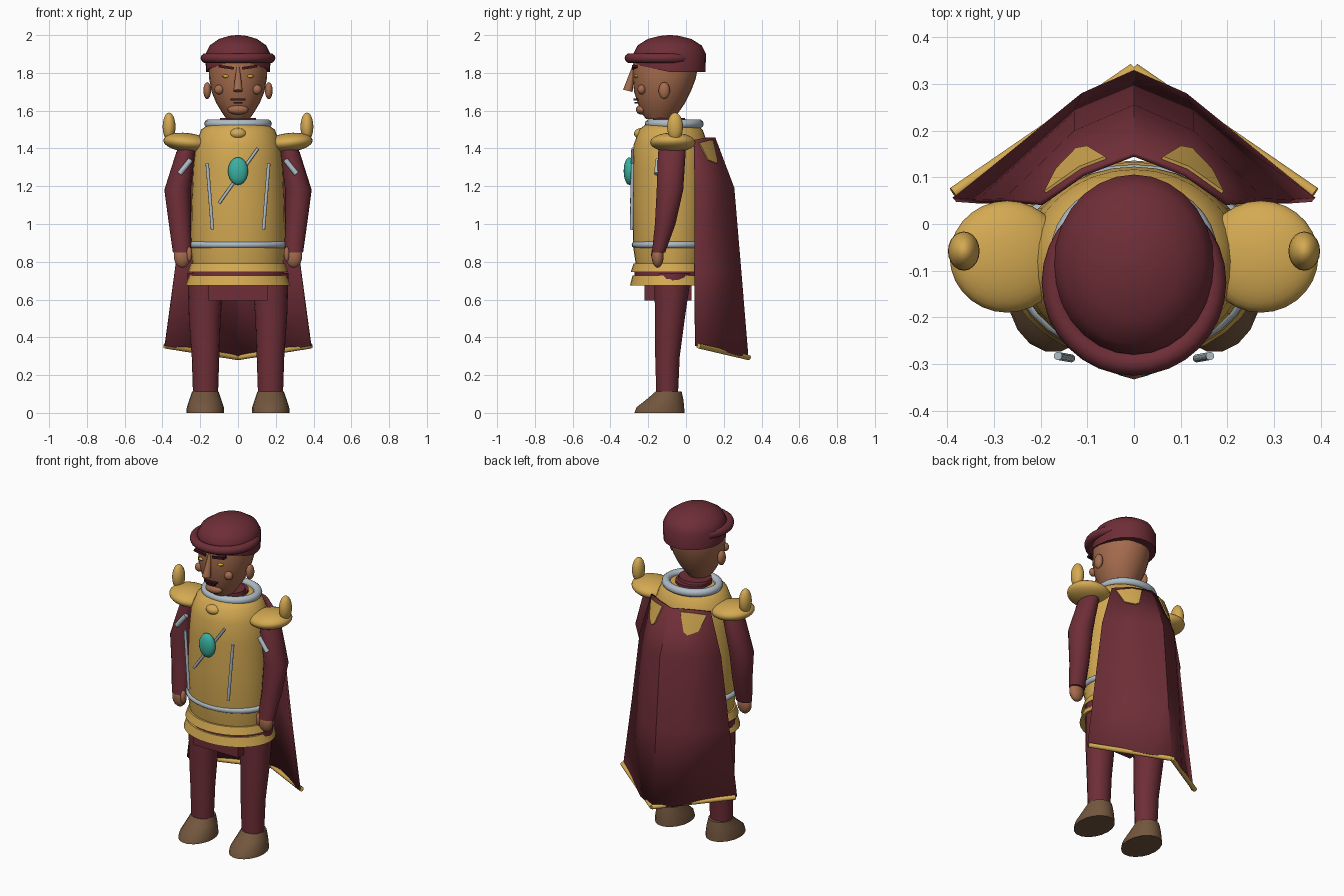
import bpy, bmesh, math
from mathutils import Vector, Matrix

if "Cube" in bpy.data.objects:
    bpy.data.objects.remove(bpy.data.objects["Cube"])


def material(name, rgb):
    m = bpy.data.materials.new(name)
    m.diffuse_color = (*rgb, 1)
    m.use_nodes = True
    m.node_tree.nodes["Principled BSDF"].inputs["Base Color"].default_value = m.diffuse_color
    return m


MAROON = material("maroon cloth", (0.156, 0.027, 0.038))
GOLD = material("gold", (0.66, 0.40, 0.085))
SKIN = material("skin", (0.376, 0.147, 0.074))
BROWN = material("brown leather", (0.17, 0.093, 0.048))
SILVER = material("silver", (0.43, 0.50, 0.56))
TEAL = material("teal gem", (0.042, 0.434, 0.352))
DARK = material("dark hair", (0.05, 0.01, 0.013))
YELLOW = material("yellow eye", (0.65, 0.42, 0.03))


def finish(name, bm, mat):
    bmesh.ops.recalc_face_normals(bm, faces=bm.faces)
    me = bpy.data.meshes.new(name)
    bm.to_mesh(me)
    bm.free()
    me.materials.append(mat)
    ob = bpy.data.objects.new(name, me)
    bpy.context.collection.objects.link(ob)
    return ob


def loft(name, mat, rings, n=24, lift=None):
    """Stack of ellipses: (z, rx, ry, cx, cy)."""
    bm = bmesh.new()
    loops = []
    for z, rx, ry, cx, cy in rings:
        loop = []
        for i in range(n):
            a = 2 * math.pi * i / n
            c, s = math.cos(a), math.sin(a)
            loop.append(bm.verts.new((cx + rx * c, cy + ry * s, z + (lift(z, s) if lift else 0))))
        loops.append(loop)
    for a, b in zip(loops, loops[1:]):
        for i in range(n):
            j = (i + 1) % n
            bm.faces.new((a[i], a[j], b[j], b[i]))
    bm.faces.new(loops[0])
    bm.faces.new(loops[-1])
    return finish(name, bm, mat)


def ball(name, mat, loc, radii, tilt=0, seg=20):
    """Ellipsoid, tilted about the y axis."""
    bm = bmesh.new()
    m = Matrix.Translation(loc) @ Matrix.Rotation(tilt, 4, 'Y') @ Matrix.Diagonal((*radii, 1))
    bmesh.ops.create_uvsphere(bm, u_segments=seg, v_segments=seg // 2 + 2, radius=1, matrix=m)
    return finish(name, bm, mat)


def rod(name, mat, p, q, r1, r2=None, seg=10):
    p, q = Vector(p), Vector(q)
    d = q - p
    m = Matrix.Translation((p + q) / 2) @ d.to_track_quat('Z', 'Y').to_matrix().to_4x4()
    bm = bmesh.new()
    bmesh.ops.create_cone(bm, cap_ends=True, segments=seg, radius1=r1,
                          radius2=r1 if r2 is None else r2, depth=d.length, matrix=m)
    return finish(name, bm, mat)


def box(name, mat, loc, size, tilt=0):
    bm = bmesh.new()
    m = Matrix.Translation(loc) @ Matrix.Rotation(tilt, 4, 'Y') @ Matrix.Diagonal((*size, 1))
    bmesh.ops.create_cube(bm, size=1, matrix=m)
    return finish(name, bm, mat)


def hoop(name, mat, loc, rx, ry, r, n=32, k=10):
    """Elliptical torus."""
    bm = bmesh.new()
    v = [[bm.verts.new((loc[0] + (rx + r * math.cos(b)) * math.cos(a),
                        loc[1] + (ry + r * math.cos(b)) * math.sin(a), loc[2] + r * math.sin(b)))
          for b in [2 * math.pi * j / k for j in range(k)]]
         for a in [2 * math.pi * i / n for i in range(n)]]
    for i in range(n):
        for j in range(k):
            bm.faces.new((v[i][j], v[(i + 1) % n][j], v[(i + 1) % n][(j + 1) % k], v[i][(j + 1) % k]))
    return finish(name, bm, mat)


# Torso armour, belt and layered skirt
CY = -0.08
loft("breastplate", GOLD, [(z, rx, ry, 0, CY) for z, rx, ry in (
    (0.78, 0.24, 0.185), (0.88, 0.25, 0.2), (1.1, 0.247, 0.203), (1.3, 0.238, 0.203),
    (1.42, 0.225, 0.197), (1.5, 0.195, 0.168), (1.53, 0.15, 0.13))], 32)
hoop("belt", SILVER, (0, CY, 0.89), 0.247, 0.19, 0.018)
loft("skirt_upper", GOLD, [(0.745, 0.265, 0.213, 0, CY), (0.79, 0.25, 0.198, 0, CY)], 32)
loft("skirt_lower", GOLD, [(0.675, 0.277, 0.216, 0, CY), (0.728, 0.258, 0.203, 0, CY)], 32)
loft("hips", MAROON, [(0.69, 0.25, 0.195, 0, CY), (0.77, 0.24, 0.19, 0, CY)], 32)
box("tunic_flap", MAROON, (0, -0.095, 0.66), (0.31, 0.25, 0.13))

# Neck, collar and brooch
loft("neck", MAROON, [(1.48, 0.11, 0.1, 0, -0.08), (1.56, 0.095, 0.085, 0, -0.09)])
hoop("collar", SILVER, (0, -0.062, 1.53), 0.155, 0.132, 0.024)
for i, h in enumerate((1.525, 1.545)):
    loft("collar_plate_%d" % i, SILVER if i == 0 else MAROON,
         [(h - 0.03, 0.15 - 0.05 * i, 0.125 - 0.035 * i, 0, -0.065), (h, 0.15 - 0.05 * i, 0.125 - 0.035 * i, 0, -0.065)])
ball("brooch", GOLD, (0, -0.235, 1.478), (0.046, 0.04, 0.03))

# Chest ornaments
ball("gem", TEAL, (0, -0.3, 1.28), (0.053, 0.03, 0.073))
rod("chest_bar", SILVER, (-0.1, -0.288, 1.11), (0.105, -0.282, 1.4), 0.008)

# Head
loft("head", SKIN, [(1.555, 0.06, 0.07, 0, -0.14), (1.59, 0.085, 0.1, 0, -0.14),
                    (1.64, 0.115, 0.125, 0, -0.13), (1.7, 0.14, 0.15, 0, -0.125),
                    (1.77, 0.153, 0.167, 0, -0.115), (1.83, 0.156, 0.172, 0, -0.11),
                    (1.88, 0.15, 0.165, 0, -0.11)])
rod("nose", SKIN, (0, -0.308, 1.705), (0, -0.278, 1.83), 0.026, 0.008)
ball("chin", SKIN, (0, -0.235, 1.605), (0.055, 0.03, 0.026))
box("upper_lip", DARK, (0, -0.262, 1.66), (0.08, 0.03, 0.01))
box("lower_lip", DARK, (0, -0.257, 1.642), (0.05, 0.03, 0.008))

# Cap: band that rises at the front, dome and rolled brim
loft("cap", MAROON, [(1.805, 0.17, 0.19, 0, -0.087), (1.9, 0.172, 0.193, 0, -0.087),
                     (1.945, 0.15, 0.17, 0, -0.087), (1.98, 0.1, 0.115, 0, -0.087),
                     (1.996, 0.045, 0.05, 0, -0.087), (2.0, 0.01, 0.01, 0, -0.087)], 28,
     lambda z, s: 0.04 * max(0, -s) if z < 1.85 else 0)
hoop("cap_brim", MAROON, (0, -0.125, 1.878), 0.172, 0.174, 0.026)

# Paired parts
for s, side in ((-1, "left"), (1, "right")):
    # Face details
    ball(side + "_eye", YELLOW, (s * 0.064, -0.262, 1.782), (0.02, 0.014, 0.009), seg=12)
    box(side + "_brow", DARK, (s * 0.062, -0.272, 1.83), (0.08, 0.03, 0.014), s * -0.15)
    ball(side + "_cheek", SKIN, (s * 0.1, -0.235, 1.712), (0.026, 0.022, 0.026), seg=14)
    ball(side + "_ear", SKIN, (s * 0.163, -0.115, 1.706), (0.021, 0.03, 0.045), seg=14)
    # Shoulder guard and horn
    ball(side + "_shoulder_guard", GOLD, (s * 0.272, -0.07, 1.432), (0.124, 0.12, 0.05), s * -0.1, 28)
    ball(side + "_horn", GOLD, (s * 0.365, -0.058, 1.515), (0.034, 0.042, 0.075))
    # Arm and hand
    loft(side + "_arm", MAROON, [(z, rx, ry, s * x, y) for z, rx, ry, x, y in (
        (0.85, 0.05, 0.036, 0.295, -0.145), (1.0, 0.058, 0.056, 0.308, -0.11),
        (1.18, 0.07, 0.072, 0.32, -0.085), (1.38, 0.052, 0.075, 0.275, -0.075),
        (1.44, 0.04, 0.06, 0.25, -0.07))], 14)
    ball(side + "_hand", SKIN, (s * 0.295, -0.15, 0.83), (0.046, 0.032, 0.062), seg=14)
    ball(side + "_thumb", SKIN, (s * 0.258, -0.165, 0.84), (0.016, 0.02, 0.04), seg=12)
    rod(side + "_arm_clasp", SILVER, (s * 0.25, -0.148, 1.34), (s * 0.31, -0.155, 1.265), 0.014)
    rod(side + "_chest_rod", SILVER, (s * 0.163, -0.283, 1.32), (s * 0.135, -0.288, 0.97), 0.009)
    # Leg and shoe
    loft(side + "_leg", MAROON, [(z, rx, ry, s * x, y) for z, rx, ry, x, y in (
        (0.09, 0.066, 0.058, 0.172, -0.1), (0.3, 0.073, 0.066, 0.172, -0.098),
        (0.5, 0.084, 0.08, 0.176, -0.085), (0.74, 0.098, 0.1, 0.17, -0.07))], 18)
    loft(side + "_shoe", BROWN, [(z, rx, ry, s * 0.173, y) for z, rx, ry, y in (
        (0, 0.1, 0.135, -0.14), (0.03, 0.098, 0.128, -0.136),
        (0.07, 0.085, 0.1, -0.112), (0.113, 0.07, 0.07, -0.092))], 18)

# Cape: rows of (x, y, z) from the spine to the edge, mirrored
CAPE = [((0, 0.15, 1.455), (0.11, 0.108, 1.457), (0.2, 0.045, 1.445)),
        ((0, 0.25, 1.19), (0.125, 0.195, 1.19), (0.275, 0.05, 1.19)),
        ((0, 0.287, 0.75), (0.125, 0.235, 0.75), (0.33, 0.048, 0.76)),
        ((0, 0.325, 0.29), (0.11, 0.275, 0.305), (0.385, 0.052, 0.355))]
bm = bmesh.new()
grid = [[bm.verts.new((s * p[0], p[1], p[2]))
         for s, p in ((-1, r[2]), (-1, r[1]), (1, r[0]), (1, r[1]), (1, r[2]))] for r in CAPE]
for a, b in zip(grid, grid[1:]):
    for i in range(4):
        bm.faces.new((a[i], a[i + 1], b[i + 1], b[i]))
cape = finish("cape", bm, MAROON)
mod = cape.modifiers.new("thickness", 'SOLIDIFY')
mod.thickness = 0.012
mod.offset = 0


def on_cape(i, j, v, lift):
    """Point at fraction i-j between cape columns in the upper row, lifted outward."""
    rows = []
    for r in CAPE[:2]:
        c = [Vector(p) for p in r]
        rows.append(c[0].lerp(c[1], i) if j == 0 else c[1].lerp(c[2], i))
    return rows[0].lerp(rows[1], v) + Vector((0.55, 0.8, 0.25)) * lift


# Gold cape patches and hem
for s, side in ((-1, "left"), (1, "right")):
    bm = bmesh.new()
    outline = [((0.5, 0), 0.06), ((0, 1), 0.06), ((0.78, 1), 0.08),
               ((0.38, 1), 0.44), ((0, 1), 0.52), ((0.8, 0), 0.46)]
    v = {}
    for lift in (0.006, 0.013):
        v[lift] = [bm.verts.new((s * p.x, p.y, p.z))
                   for p in (on_cape(*c, t, lift) for c, t in outline)]
    lo, hi = v[0.006], v[0.013]
    for ring in (lo, hi):
        bm.faces.new((ring[0], ring[1], ring[4], ring[5]))
        bm.faces.new((ring[1], ring[2], ring[3], ring[4]))
    for i in range(6):
        j = (i + 1) % 6
        bm.faces.new((lo[i], lo[j], hi[j], hi[i]))
    finish(side + "_cape_patch", bm, GOLD)
    rod(side + "_cape_hem", GOLD, (s * 0.387, 0.066, 0.355), (0, 0.332, 0.293), 0.014)

# Smooth shading with crisp edges
bpy.ops.object.select_all(action='DESELECT')
for ob in bpy.context.collection.objects:
    ob.select_set(True)
    bpy.context.view_layer.objects.active = ob
bpy.ops.object.shade_smooth_by_angle(angle=math.radians(38))
